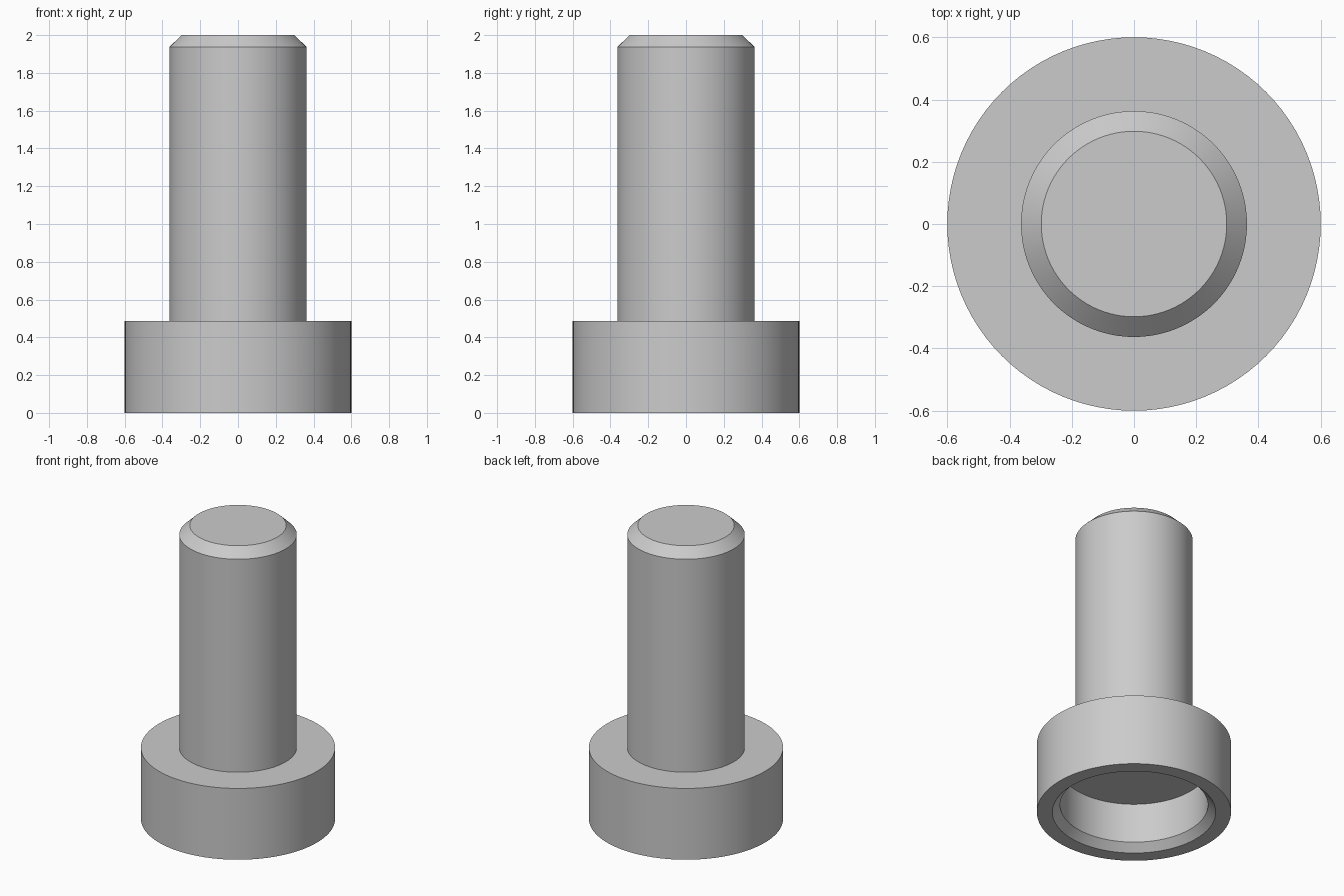
import bpy
import bmesh
from math import cos, sin, pi, radians

SEGMENTS = 96
HEAD_RADIUS, HEAD_HEIGHT = 0.6, 0.486
SHAFT_RADIUS, TIP_RADIUS = 0.363, 0.298
RIM_RADIUS, SOCKET_RADIUS = 0.505, 0.457

cube = bpy.data.objects.get("Cube")
if cube:
    bpy.data.objects.remove(cube, do_unlink=True)

# Plain grey metal
grey = bpy.data.materials.new("grey metal")
grey.use_nodes = True
colour = (0.6, 0.6, 0.6, 1)
grey.diffuse_color = colour
grey.node_tree.nodes["Principled BSDF"].inputs["Base Color"].default_value = colour


def lathe(name, profile, cap_start=False, cap_end=False):
    """Turn (radius, height) points around z; points run with the outside on their right."""
    bm = bmesh.new()
    rings = []
    for r, z in profile:
        angles = [2 * pi * i / SEGMENTS for i in range(SEGMENTS)]
        rings.append([bm.verts.new((r * cos(a), r * sin(a), z)) for a in angles])
    for low, high in zip(rings, rings[1:]):
        for i in range(SEGMENTS):
            j = (i + 1) % SEGMENTS
            bm.faces.new((low[i], low[j], high[j], high[i]))
    if cap_start:
        bm.faces.new(rings[0][::-1])
    if cap_end:
        bm.faces.new(rings[-1])
    mesh = bpy.data.meshes.new(name)
    bm.to_mesh(mesh)
    bm.free()
    mesh.materials.append(grey)
    obj = bpy.data.objects.new(name, mesh)
    bpy.context.collection.objects.link(obj)
    bpy.ops.object.select_all(action="DESELECT")
    obj.select_set(True)
    bpy.context.view_layer.objects.active = obj
    bpy.ops.object.shade_smooth_by_angle(angle=radians(30))
    return obj


# Head: socket floor, socket wall, chamfered rim, outer wall, shoulder
lathe("head", [
    (SOCKET_RADIUS, 0.32),
    (SOCKET_RADIUS, 0.05),
    (RIM_RADIUS, 0),
    (HEAD_RADIUS, 0),
    (HEAD_RADIUS, HEAD_HEIGHT),
    (SHAFT_RADIUS, HEAD_HEIGHT),
], cap_start=True)

# Shaft with a chamfered tip
lathe("shaft", [
    (SHAFT_RADIUS, HEAD_HEIGHT),
    (SHAFT_RADIUS, 1.938),
    (TIP_RADIUS, 2),
], cap_end=True)
